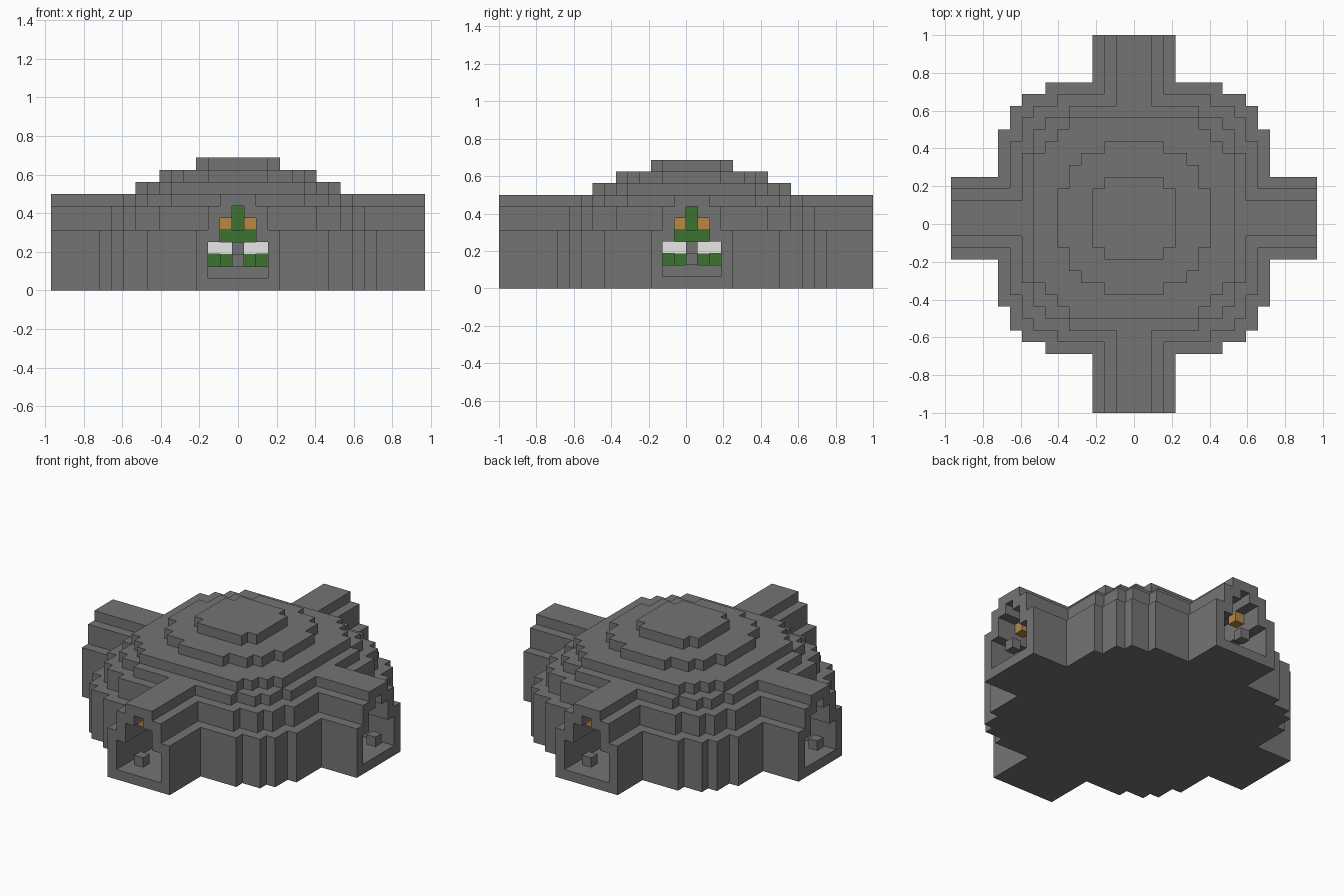
import bpy
import bmesh
from mathutils import Vector

if "Cube" in bpy.data.objects:
    bpy.data.objects.remove(bpy.data.objects["Cube"], do_unlink=True)

UNIT = 1 / 16                     # edge of one block
SIDES = [Vector(d) for d in ((1, 0, 0), (-1, 0, 0), (0, 1, 0),
                             (0, -1, 0), (0, 0, 1), (0, 0, -1))]


def material(name, r, g, b):
    m = bpy.data.materials.new(name)
    m.use_nodes = True
    m.diffuse_color = (r, g, b, 1)
    m.node_tree.nodes["Principled BSDF"].inputs["Base Color"].default_value = (r, g, b, 1)
    return m


stone = material("stone grey", 0.175, 0.175, 0.175)
leaf = material("leaf green", 0.045, 0.17, 0.03)
wood = material("lamp tan", 0.47, 0.25, 0.06)
snow = material("white", 1, 1, 1)


def box(xs, ys, zs):
    """Block cells between inclusive limits."""
    return {(x, y, z) for x in range(xs[0], xs[1] + 1)
            for y in range(ys[0], ys[1] + 1)
            for z in range(zs[0], zs[1] + 1)}


def round_slab(steps, z0, z1, shrink=0):
    """Stepped disc: crossed boxes whose half sizes come from the steps."""
    cells = set()
    for a, b in steps:
        a, b = a - shrink, b - shrink
        for hx, hy in ((a, b), (b, a)):
            cells |= box((-hx, hx), (-hy, hy), (z0, z1))
    return cells


def passage(half, z0, z1):
    """Crossing passages running to all four entrances."""
    return (box((-15, 15), (-half, half), (z0, z1))
            | box((-half, half), (-16, 15), (z0, z1)))


def at_entrances(depth, offset, z):
    """One block at the same place in each entrance."""
    e = 15 - depth
    return {(e, offset, z), (-e, offset, z), (offset, e, z), (offset, -e - 1, z)}


def build(name, cells, mat):
    """Outer skin of a group of blocks."""
    bm = bmesh.new()
    for c in cells:
        for d in SIDES:
            if tuple(int(v) for v in Vector(c) + d) in cells:
                continue
            u = Vector((d.y, d.z, d.x))
            v = d.cross(u)
            mid = Vector(c) + d / 2 + Vector((0, 0.5, 0.5))
            corners = [mid + (u * s + v * t) / 2
                       for s, t in ((-1, -1), (1, -1), (1, 1), (-1, 1))]
            bm.faces.new([bm.verts.new(p * UNIT) for p in corners])
    bmesh.ops.remove_doubles(bm, verts=bm.verts, dist=UNIT / 100)
    mesh = bpy.data.meshes.new(name)
    bm.to_mesh(mesh)
    bm.free()
    mesh.materials.append(mat)
    ob = bpy.data.objects.new(name, mesh)
    bpy.context.collection.objects.link(ob)
    return ob


# Stepped dome, lowest tier first
base = [(7, 11), (9, 10)]
shoulder = [(6, 10), (8, 9)]
collar = [(5, 9), (7, 8)]
dome = round_slab(base, 0, 4)
dome |= round_slab(shoulder, 5, 6)
dome |= round_slab(collar, 7, 7)
dome |= round_slab([(5, 8), (6, 7)], 8, 8)
dome |= round_slab([(2, 6), (4, 5)], 9, 9)
dome |= round_slab([(2, 3)], 10, 10)

# Entrance tunnels, narrowing upward
dome |= passage(3, 0, 4) | passage(2, 5, 6) | passage(1, 7, 7)

# Hollow room and doorways
dome -= round_slab(base, 1, 4, 2)
dome -= round_slab(shoulder, 5, 6, 2)
dome -= passage(2, 1, 3) | passage(1, 4, 5) | passage(0, 6, 6)
build("dome_shell", dome, stone)

# Blocks hanging in the doorways and lamps behind them
build("doorway_blocks", at_entrances(0, 0, 2), stone)
build("tunnel_lamps", at_entrances(2, 1, 5) | at_entrances(2, -1, 5), wood)

# Centrepiece: plinth, posts and layered tree
build("plinth", box((-3, 3), (-3, 3), (1, 1)), stone)
posts = {(x, y, z) for x, y in ((3, 0), (-3, 0), (0, 3), (0, -3)) for z in (2, 3)}
build("posts", posts, stone)
skirt = {c for c in box((-2, 2), (-2, 2), (2, 2)) if abs(c[0]) + abs(c[1]) < 4}
build("tree_skirt", skirt, leaf)
build("snow_layer", box((-2, 2), (-2, 2), (3, 3)), snow)
build("tree_top", box((-1, 1), (-1, 1), (4, 4)) | box((0, 0), (0, 0), (5, 6)), leaf)
